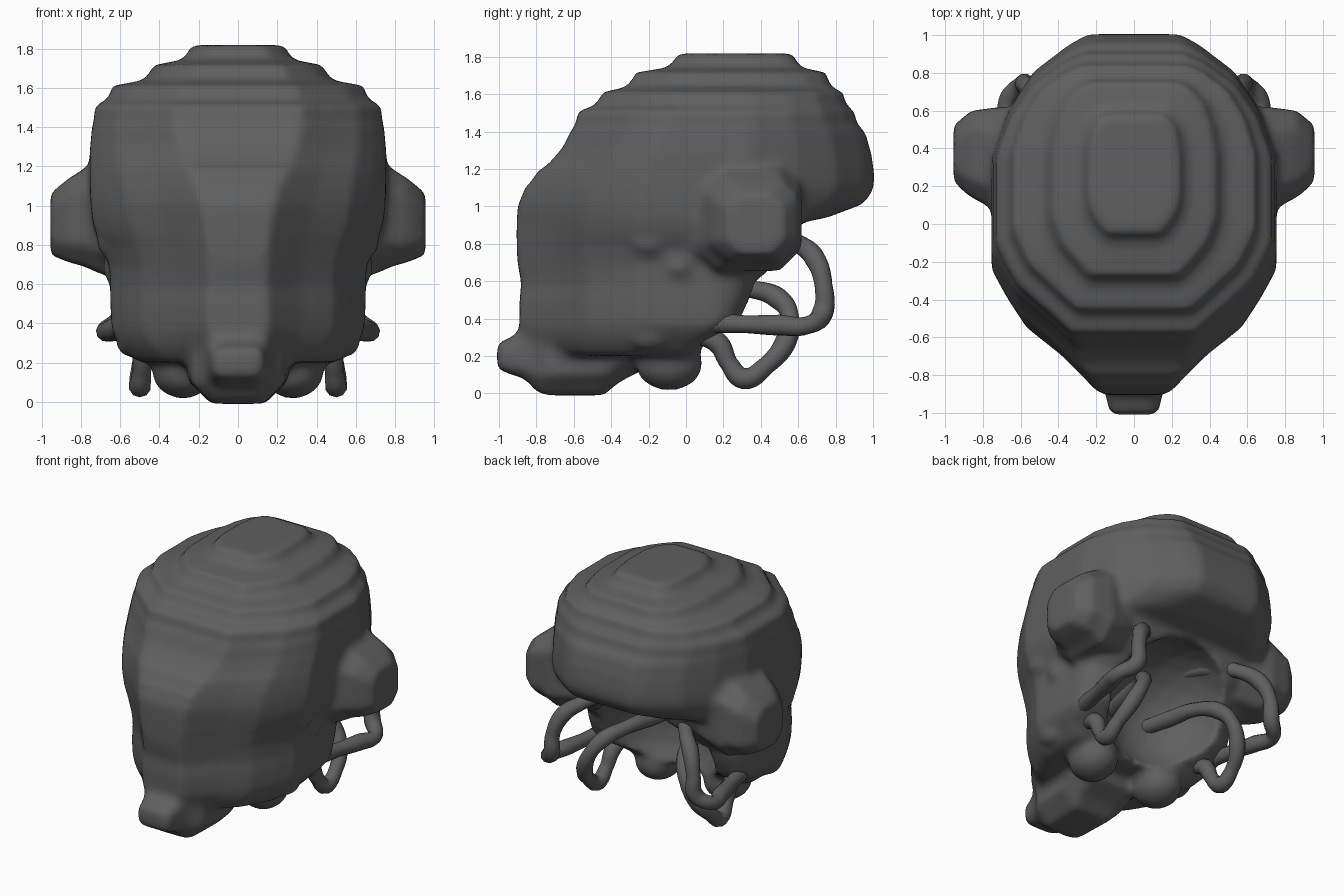
import bpy, bmesh, math
from mathutils import Matrix, Vector

if "Cube" in bpy.data.objects:
    bpy.data.objects.remove(bpy.data.objects["Cube"])

grey = bpy.data.materials.new("dark_grey")
grey.diffuse_color = (0.115, 0.115, 0.115, 1)
grey.use_nodes = True
grey.node_tree.nodes["Principled BSDF"].inputs["Base Color"].default_value = grey.diffuse_color


def loft(bm, rings):
    """Skin a list of equal-length rings and cap both ends."""
    rows = [[bm.verts.new(p) for p in r] for r in rings]
    n = len(rows[0])
    for a, b in zip(rows, rows[1:]):
        for i in range(n):
            j = (i + 1) % n
            bm.faces.new((a[i], a[j], b[j], b[i]))
    bm.faces.new(rows[0])
    bm.faces.new(rows[-1])


def octagon(u0, u1, v0, v1, c):
    return [(u0 + c, v0), (u1 - c, v0), (u1, v0 + c), (u1, v1 - c),
            (u1 - c, v1), (u0 + c, v1), (u0, v1 - c), (u0, v0 + c)]


def lump(bm, centre, size):
    m = Matrix.Translation(centre) @ Matrix.Diagonal((*size, 1))
    bmesh.ops.create_icosphere(bm, subdivisions=3, radius=1, matrix=m)


def mesh_object(name, bm):
    bmesh.ops.recalc_face_normals(bm, faces=bm.faces)
    me = bpy.data.meshes.new(name)
    bm.to_mesh(me)
    bm.free()
    me.materials.append(grey)
    ob = bpy.data.objects.new(name, me)
    bpy.context.collection.objects.link(ob)
    return ob


# Head outline: narrow and round variants of the half widths, front to back
NARROW = [.2, .47, .74, .88, 1, 1, .87, .67, .4, .27]
ROUND = [.58, .78, .9, .96, 1, 1, .97, .9, .75, .6]
FRONT = [0, .2, .35, .5, .65]
BACK = [.28, .55, .78, .94, 1]


def section(z, w, yf, yb, mid, kf, kb):
    half = []
    for i in range(10):
        k = kf if i < 5 else kb
        f = NARROW[i] * (1 - k) + ROUND[i] * k
        if i < 5:
            y = yf + (mid - yf) * FRONT[i]
        else:
            y = mid + (yb - mid) * BACK[i - 5]
        half.append((f * w, y, z))
    return half + [(-x, y, z) for x, y, z in reversed(half)]


# Head terraces: top z, half width, front y, back y, mid y, roundness
TIERS = [
    (1.818, .235, -.04, .57, .25, 1, 1),
    (1.715, .43, -.27, .75, .22, .9, .8),
    (1.61, .64, -.45, .84, .2, .7, .5),
    (1.51, .73, -.58, .90, .15, .65, .3),
    (1.40, .745, -.62, .96, .12, .6, .2),
    (1.29, .755, -.68, .99, .1, .5, .15),
    (1.19, .755, -.79, 1.005, .1, .35, .15),
    (1.10, .755, -.86, 1.005, .1, .2, .15),
    (1.01, .75, -.90, .94, .1, .12, .15),
    (.91, .74, -.905, .60, .1, .06, 1),
    (.80, .69, -.905, .57, .1, .06, 1),
    (.70, .655, -.90, .48, .1, .06, 1),
    (.60, .65, -.88, .38, .1, .06, 1),
    (.50, .65, -.89, .35, .1, .1, 1),
    (.36, .64, -.89, .25, .1, .1, 1),
    (.28, .58, -.86, .12, 0, .1, 1),
    (.20, .5, -.8, .02, -.05, .1, 1),
]

bm = bmesh.new()
rings = []
for a, b in zip(TIERS, TIERS[1:]):
    rings.append(section(*a))
    # terrace walls lean out slightly above, blend smoothly below the crown
    t = .55 if a[0] < 1.5 else .2
    low = [p + (q - p) * t for p, q in zip(a[1:], b[1:])]
    rings.append(section(b[0] + .03, *low))
rings.append(section(*TIERS[-1]))
loft(bm, rings)

# Muzzle with a blunt nose: y, half width, bottom, top, chamfer
MUZZLE = [(-1.01, .125, .13, .27, .03), (-.93, .145, .1, .30, .04),
          (-.86, .16, .08, .36, .05), (-.80, .19, .01, .48, .08),
          (-.74, .24, -.01, .46, .11), (-.44, .26, -.01, .42, .12),
          (-.36, .27, .06, .40, .1), (-.2, .25, .14, .40, .08)]
loft(bm, [[(x, y, z) for x, z in octagon(-w, w, b, t, c)]
          for y, w, b, t, c in MUZZLE])

# Ears: x, y range, z range, chamfer
EAR = [(.5, .12, .58, .68, 1.2, .12), (.70, .04, .62, .65, 1.23, .12),
       (.78, .10, .61, .69, 1.19, .11), (.86, .14, .6, .71, 1.14, .09),
       (.91, .18, .56, .73, 1.10, .08), (.956, .23, .52, .75, 1.06, .07)]
for s in (-1, 1):
    loft(bm, [[(s * x, y, z) for y, z in octagon(y0, y1, z0, z1, c)]
              for x, y0, y1, z0, z1, c in EAR])
    lump(bm, (s * .28, -.09, .16), (.16, .18, .145))   # underside lobe
    lump(bm, (s * .62, -.04, .68), (.07, .09, .08))    # cheek knob
    lump(bm, (s * .66, -.2, .80), (.06, .1, .05))      # temple fold
    lump(bm, (s * .56, -.2, .30), (.06, .1, .07))      # jaw corner

head = mesh_object("head", bm)

# Hollow under the back of the skull, between the cheeks
bm = bmesh.new()
lump(bm, (0, .42, .46), (.46, .5, .46))
hollow = mesh_object("hollow_cutter", bm)
hollow.hide_render = True
hollow.hide_set(True)

# Fuse the parts into one softened skin
rm = head.modifiers.new("fuse", 'REMESH')
rm.mode = 'VOXEL'
rm.voxel_size = .022
rm.use_smooth_shade = True
cut = head.modifiers.new("hollow", 'BOOLEAN')
cut.operation = 'DIFFERENCE'
cut.solver = 'EXACT'
cut.object = hollow
rm2 = head.modifiers.new("even_skin", 'REMESH')
rm2.mode = 'VOXEL'
rm2.voxel_size = .022
rm2.use_smooth_shade = True
sm = head.modifiers.new("soften", 'SMOOTH')
sm.factor = .5
sm.iterations = 6

# Looping tubes under the back of the head
TUBES = {
    "upper_tube": [(.22, .2, .88), (.3, .42, .86), (.42, .6, .80), (.52, .69, .72),
                   (.575, .735, .58), (.59, .73, .43), (.67, .65, .365),
                   (.64, .5, .365), (.6, .32, .37), (.56, .1, .38)],
    "lower_tube": [(.14, -.12, .56), (.2, .12, .56), (.26, .36, .555),
                   (.33, .49, .51), (.39, .555, .42), (.46, .53, .27),
                   (.5, .43, .15), (.5, .31, .08), (.49, .23, .16),
                   (.48, .17, .27), (.47, .04, .32)],
}
for name, pts in TUBES.items():
    for s, side in ((-1, "left"), (1, "right")):
        cu = bpy.data.curves.new(f"{name}_{side}", 'CURVE')
        cu.dimensions = '3D'
        cu.bevel_depth = .05
        cu.bevel_resolution = 3
        cu.resolution_u = 6
        cu.use_fill_caps = True
        sp = cu.splines.new('BEZIER')
        sp.bezier_points.add(len(pts) - 1)
        for i, (bp, p) in enumerate(zip(sp.bezier_points, pts)):
            bp.co = (s * p[0], p[1], p[2])
            bp.handle_left_type = bp.handle_right_type = 'AUTO'
            bp.radius = 1.15 if i % 2 else .97
        sp.use_smooth = True
        cu.materials.append(grey)
        bpy.context.collection.objects.link(
            bpy.data.objects.new(f"{name}_{side}", cu))
